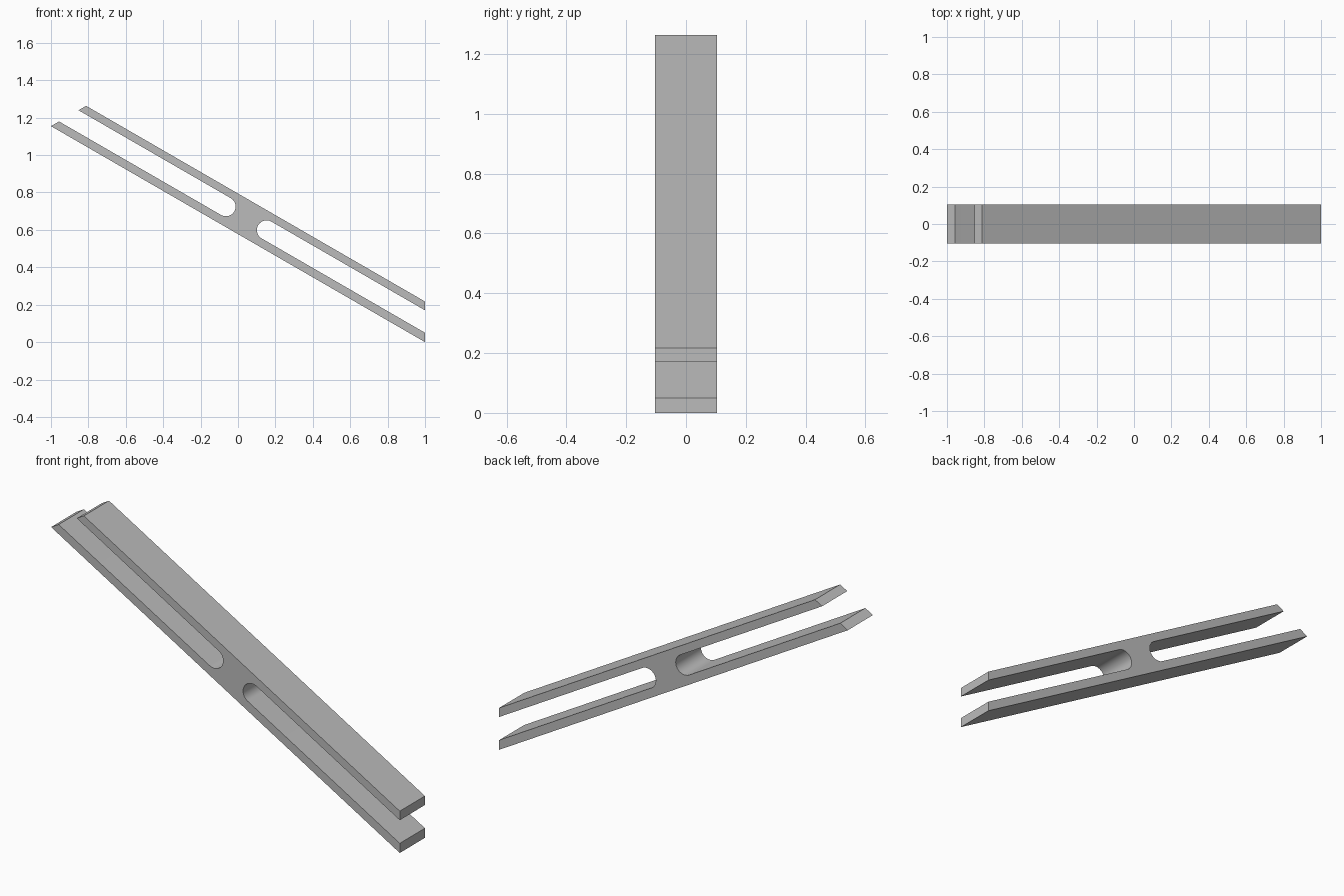
import bpy, bmesh
from math import radians, tan, sin, cos, pi
from mathutils import Vector

cube = bpy.data.objects.get("Cube")
if cube:
    bpy.data.objects.remove(cube, do_unlink=True)

TILT = radians(30)
SLOPE = tan(TILT)
HALF_DEPTH = 0.103
# heights of the four long edges at the right-hand end
LOW, SLOT_LOW, SLOT_HIGH, HIGH = 0.0, 0.05, 0.17, 0.217
ARC_STEPS = 24

along = Vector((cos(TILT), -sin(TILT)))
across = Vector((sin(TILT), cos(TILT)))
slot_radius = (SLOT_HIGH - SLOT_LOW) / 2 * cos(TILT)


def on_edge(height, x):
    """Point at x on the sloping edge that ends at the given height."""
    return Vector((x, height + SLOPE * (1 - x)))


def left_end(height):
    """Point where a sloping edge meets the slanted left cut."""
    return on_edge(height, height / (2 * SLOPE) - 1)


def slot_arc(x, side):
    """Half-round closed end of a slot."""
    centre = on_edge((SLOT_LOW + SLOT_HIGH) / 2, x)
    angles = [pi * i / ARC_STEPS for i in range(ARC_STEPS + 1)]
    return [centre + side * slot_radius * (along * sin(a) + across * cos(a))
            for a in angles]


# Outline of the slotted bar, anticlockwise from the lower right corner
outline = [on_edge(LOW, 1), on_edge(SLOT_LOW, 1)]
outline += slot_arc(0.153, -1)
outline += [on_edge(SLOT_HIGH, 1), on_edge(HIGH, 1)]
outline += [left_end(HIGH), left_end(SLOT_HIGH)]
outline += slot_arc(-0.065, 1)
outline += [left_end(SLOT_LOW), left_end(LOW)]

# Extrude the outline through the depth
bm = bmesh.new()
front = bm.faces.new([bm.verts.new((p.x, -HALF_DEPTH, p.y)) for p in outline])
extruded = bmesh.ops.extrude_face_region(bm, geom=[front], use_keep_orig=True)
moved = [g for g in extruded["geom"] if isinstance(g, bmesh.types.BMVert)]
bmesh.ops.translate(bm, verts=moved, vec=(0, 2 * HALF_DEPTH, 0))
bmesh.ops.recalc_face_normals(bm, faces=bm.faces)
mesh = bpy.data.meshes.new("slotted_bar")
bm.to_mesh(mesh)
bm.free()

bar = bpy.data.objects.new("slotted_bar", mesh)
bpy.context.collection.objects.link(bar)

# Plain grey
grey = bpy.data.materials.new("plain_grey")
grey.use_nodes = True
colour = (0.5, 0.5, 0.5, 1)
grey.diffuse_color = colour
grey.node_tree.nodes["Principled BSDF"].inputs["Base Color"].default_value = colour
mesh.materials.append(grey)

# Smooth slot ends, crisp corners
bpy.ops.object.select_all(action="DESELECT")
bar.select_set(True)
bpy.context.view_layer.objects.active = bar
bpy.ops.object.shade_smooth_by_angle(angle=radians(30))
